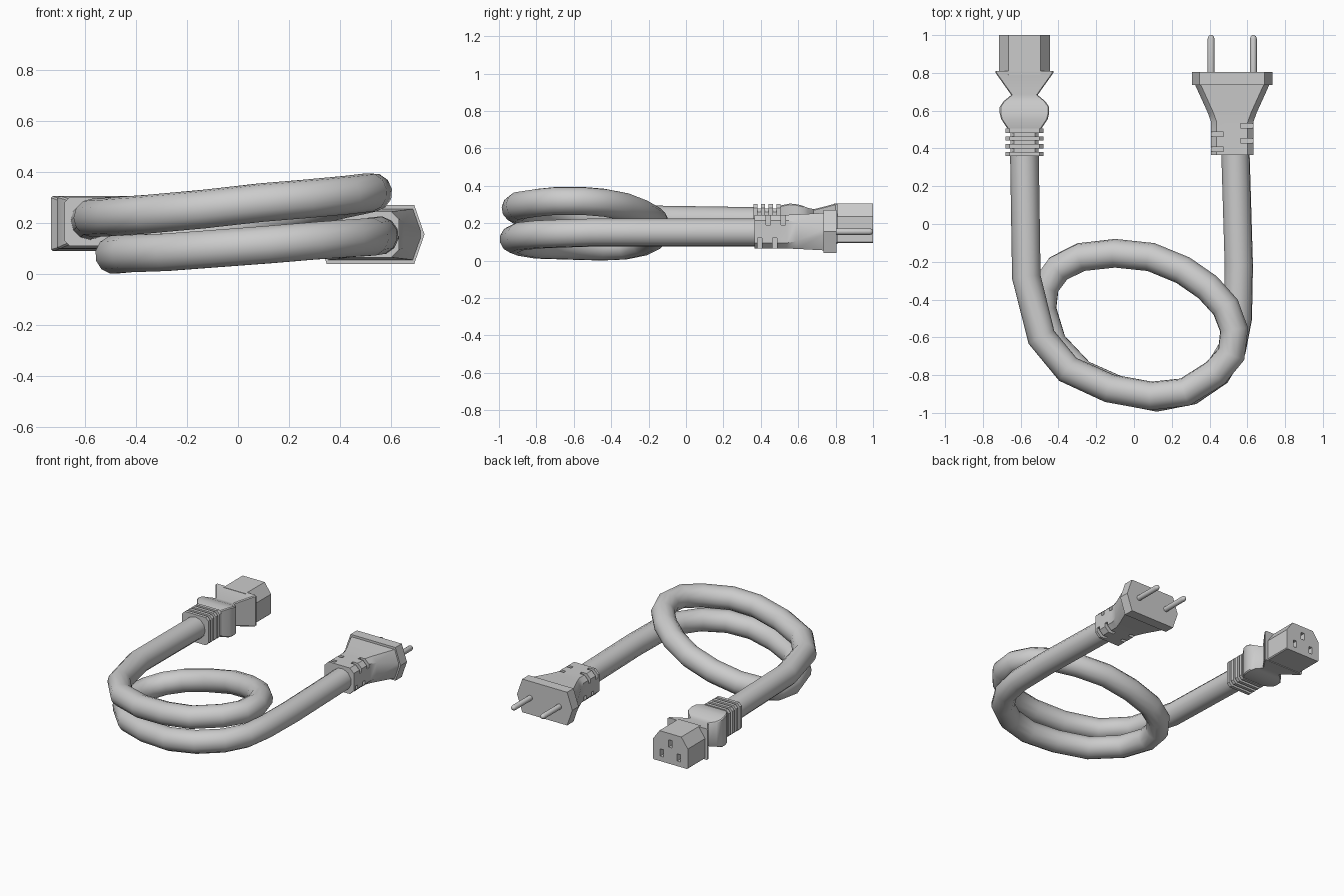
import bpy, bmesh, math
from mathutils import Matrix

default_cube = bpy.data.objects.get("Cube")
if default_cube:
    bpy.data.objects.remove(default_cube)


def finish(name, bm, angle=35):
    bmesh.ops.remove_doubles(bm, verts=bm.verts, dist=0.0005)
    bmesh.ops.recalc_face_normals(bm, faces=bm.faces)
    mesh = bpy.data.meshes.new(name)
    bm.to_mesh(mesh)
    bm.free()
    obj = bpy.data.objects.new(name, mesh)
    bpy.context.collection.objects.link(obj)
    shade(obj, angle)
    return obj


def shade(obj, angle):
    bpy.ops.object.select_all(action='DESELECT')
    obj.select_set(True)
    bpy.context.view_layer.objects.active = obj
    bpy.ops.object.shade_smooth_by_angle(angle=math.radians(angle))


def outline(half, low, high, top=(0.02, 0.02), bottom=(0.02, 0.02)):
    """Rectangle with chamfered corners, as (x, z) points."""
    right = [(half - bottom[0], low), (half, low + bottom[1]),
             (half, high - top[1]), (half - top[0], high)]
    return right + [(-x, z) for x, z in reversed(right)]


def loft(name, cx, sections, angle=35):
    """Skin a row of (y, outline) sections running along y."""
    bm = bmesh.new()
    rings = [[bm.verts.new((cx + x, y, z)) for x, z in pts] for y, pts in sections]
    count = len(rings[0])
    for a, b in zip(rings, rings[1:]):
        for i in range(count):
            j = (i + 1) % count
            bm.faces.new((a[i], a[j], b[j], b[i]))
    bm.faces.new(rings[0])
    bm.faces.new(rings[-1])
    return finish(name, bm, angle)


def carve(obj, boxes):
    """Cut (centre, size) boxes out of an object."""
    bm = bmesh.new()
    for centre, size in boxes:
        bmesh.ops.create_cube(bm, size=1, matrix=Matrix.Translation(centre)
                              @ Matrix.Diagonal((*size, 1)))
    cutter = finish(obj.name + "_cutter", bm)
    cutter.hide_render = True
    mod = obj.modifiers.new("cut", 'BOOLEAN')
    mod.operation, mod.solver, mod.object = 'DIFFERENCE', 'EXACT', cutter
    bpy.context.view_layer.objects.active = obj
    bpy.ops.object.modifier_apply(modifier=mod.name)
    bpy.data.objects.remove(cutter)
    shade(obj, 30)


# Coiled cable: socket end, upper strand, around the back, lower strand, plug end
SOCKET_X, PLUG_X, PLUG_Z = -0.58, 0.52, 0.155
path = [
    (-.58, .37, .21), (-.57, -.28, .22), (-.49, -.6, .225), (-.35, -.77, .235),
    (-.13, -.87, .255), (.09, -.91, .28), (.27, -.89, .295), (.43, -.79, .31),
    (.515, -.69, .32), (.53, -.56, .32), (.485, -.44, .31), (.39, -.335, .29),
    (.26, -.245, .255), (.09, -.175, .215), (-.1, -.155, .17), (-.28, -.175, .13),
    (-.4, -.235, .1), (-.47, -.33, .08), (-.485, -.45, .075), (-.43, -.63, .08),
    (-.28, -.79, .085), (-.08, -.88, .1), (.12, -.92, .115), (.3, -.885, .13),
    (.44, -.79, .14), (.52, -.66, .145), (.55, -.5, .15), (.555, -.22, .15),
    (.537, .38, .15)]
curve = bpy.data.curves.new("cable", 'CURVE')
curve.dimensions = '3D'
curve.bevel_depth = 0.076
curve.bevel_resolution = 4
curve.use_fill_caps = True
spline = curve.splines.new('POLY')
spline.points.add(len(path) - 1)
for point, co in zip(spline.points, path):
    point.co = (*co, 1)
cable = bpy.data.objects.new("cable", curve)
bpy.context.collection.objects.link(cable)
bpy.ops.object.select_all(action='DESELECT')
cable.select_set(True)
bpy.context.view_layer.objects.active = cable
bpy.ops.object.convert(target='MESH')
shade(bpy.context.object, 50)

# Socket strain relief: a core with flat ribs
loft("socket_relief_core", SOCKET_X,
     [(y, outline(0.075, 0.13, 0.28)) for y in (0.365, 0.52)])
for i in range(4):
    y = 0.36 + i * 0.041
    loft(f"socket_relief_rib_{i + 1}", SOCKET_X,
         [(y + d, outline(0.1, 0.11, 0.302)) for d in (0, 0.022)])

# Socket grip: rounded bulge, narrow waist and flared wings
grip = [(.505, .09, .115, .295), (.555, .123, .1, .305), (.585, .131, .098, .303),
        (.62, .131, .1, .295), (.65, .11, .11, .283), (.683, .07, .115, .275),
        (.8, .153, .09, .305), (.81, .153, .09, .305)]
loft("socket_grip", SOCKET_X,
     [(y, outline(w, lo, hi, (.006, .006), (.006, .006))) for y, w, lo, hi in grip])

# Socket head with chamfered top corners and three contact slots
head = loft("socket_head", SOCKET_X,
            [(y, outline(0.134, 0.095, 0.305, (.05, .07), (.006, .006)))
             for y in (0.79, 1.0)])
carve(head, [((SOCKET_X + dx, 1.0, z), (0.026, 0.16, 0.05))
             for dx, z in ((0, .235), (-.065, .155), (.065, .155))])

# Plug body, tapering from the face plate to the strain relief
body_rows = [(.365, .112, .09, .03), (.54, .112, .09, .03),
             (.59, .13, .092, .04), (.74, .198, .1, .085)]
body = loft("plug_body", PLUG_X,
            [(y, outline(w, PLUG_Z - h, PLUG_Z + h, (.03, c), (.03, c)))
             for y, w, h, c in body_rows])

# Staggered relief slots at the four corners of the plug body
slots = []
for sx in (-1, 1):
    for sz in (-1, 1):
        for y in ((.44, .52) if sx == sz else (.395, .475)):
            slots.append(((PLUG_X + sx * 0.085, y, PLUG_Z + sz * 0.07),
                          (0.08, 0.024, 0.07)))
carve(body, slots)

# Six-sided face plate
plate_corner = (0.04, 0.115)
loft("plug_face_plate", PLUG_X,
     [(y, outline(0.212, PLUG_Z - .115, PLUG_Z + .115, plate_corner, plate_corner))
      for y in (0.735, 0.805)])

# Round-tipped pins
for side, sx in (("right", -1), ("left", 1)):
    bm = bmesh.new()
    rows = [(0.79, 0.018), (0.982, 0.018), (0.993, 0.014), (1.0, 0.006)]
    rings = []
    for y, r in rows:
        rings.append([bm.verts.new((PLUG_X + sx * 0.112 + r * math.cos(a), y,
                                    PLUG_Z + r * math.sin(a)))
                      for a in (k * math.tau / 16 for k in range(16))])
    for a, b in zip(rings, rings[1:]):
        for i in range(16):
            bm.faces.new((a[i], a[i - 1], b[i - 1], b[i]))
    bm.faces.new(rings[0])
    bm.faces.new(rings[-1])
    finish(f"plug_pin_{side}", bm, 50)
